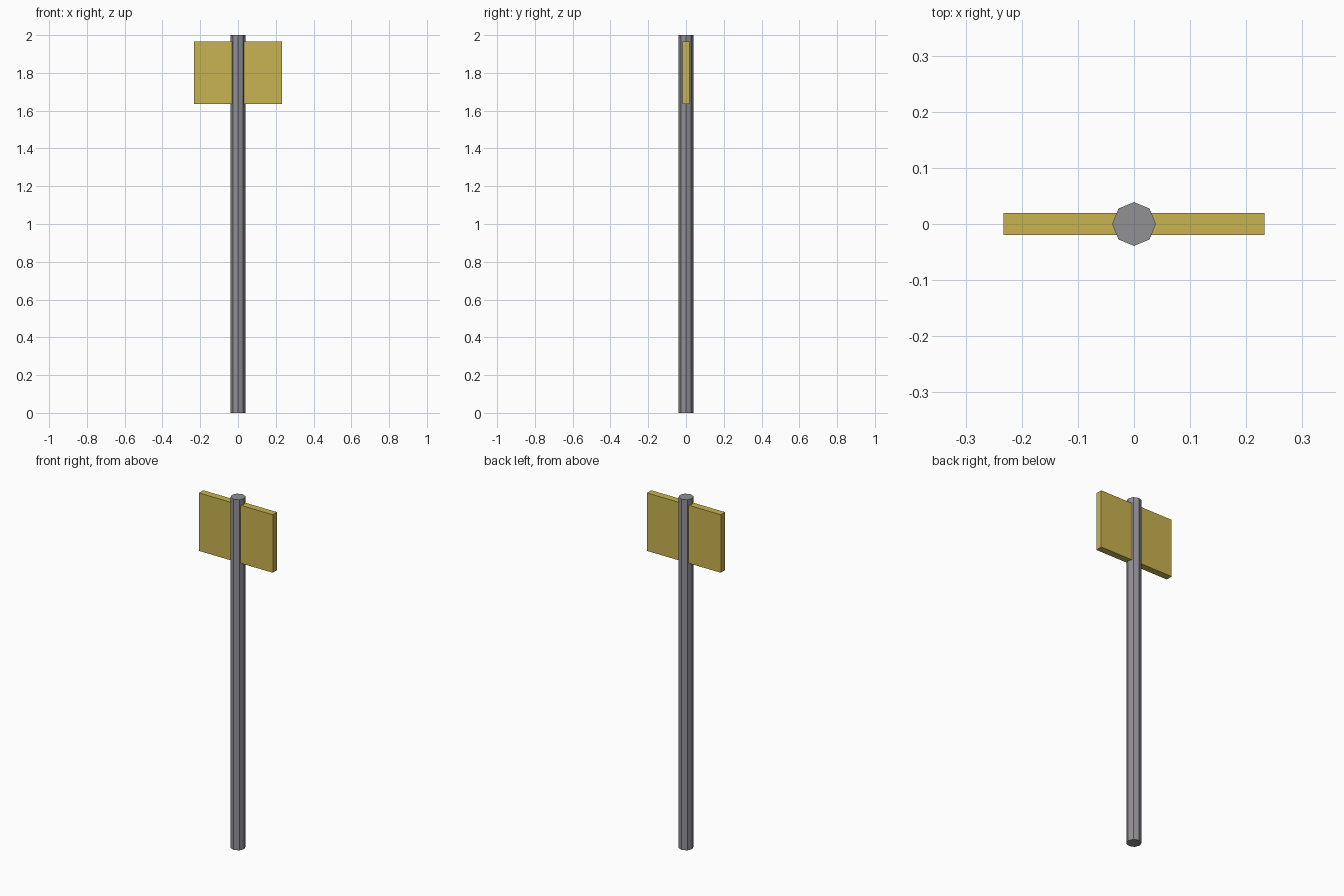
import bpy

if "Cube" in bpy.data.objects:
    bpy.data.objects.remove(bpy.data.objects["Cube"])


def material(name, color):
    m = bpy.data.materials.new(name)
    m.diffuse_color = (*color, 1.0)
    m.use_nodes = True
    m.node_tree.nodes["Principled BSDF"].inputs["Base Color"].default_value = m.diffuse_color
    return m


grey = material("grey metal", (0.283, 0.276, 0.296))
yellow = material("sign yellow", (0.578, 0.456, 0.08))

# Eight-sided pole, corners on the axes
bpy.ops.mesh.primitive_cylinder_add(vertices=8, radius=0.039, depth=2.0, location=(0, 0, 1.0))
pole = bpy.context.object
pole.name = "pole"
pole.data.materials.append(grey)

# Flat sign board through the top of the pole
Z_LOW, Z_HIGH = 1.636, 1.967
bpy.ops.mesh.primitive_cube_add(size=1, location=(0, 0, (Z_LOW + Z_HIGH) / 2))
board = bpy.context.object
board.name = "sign_board"
board.scale = (0.466, 0.039, Z_HIGH - Z_LOW)
bpy.ops.object.transform_apply(location=False, rotation=False, scale=True)
board.data.materials.append(yellow)
